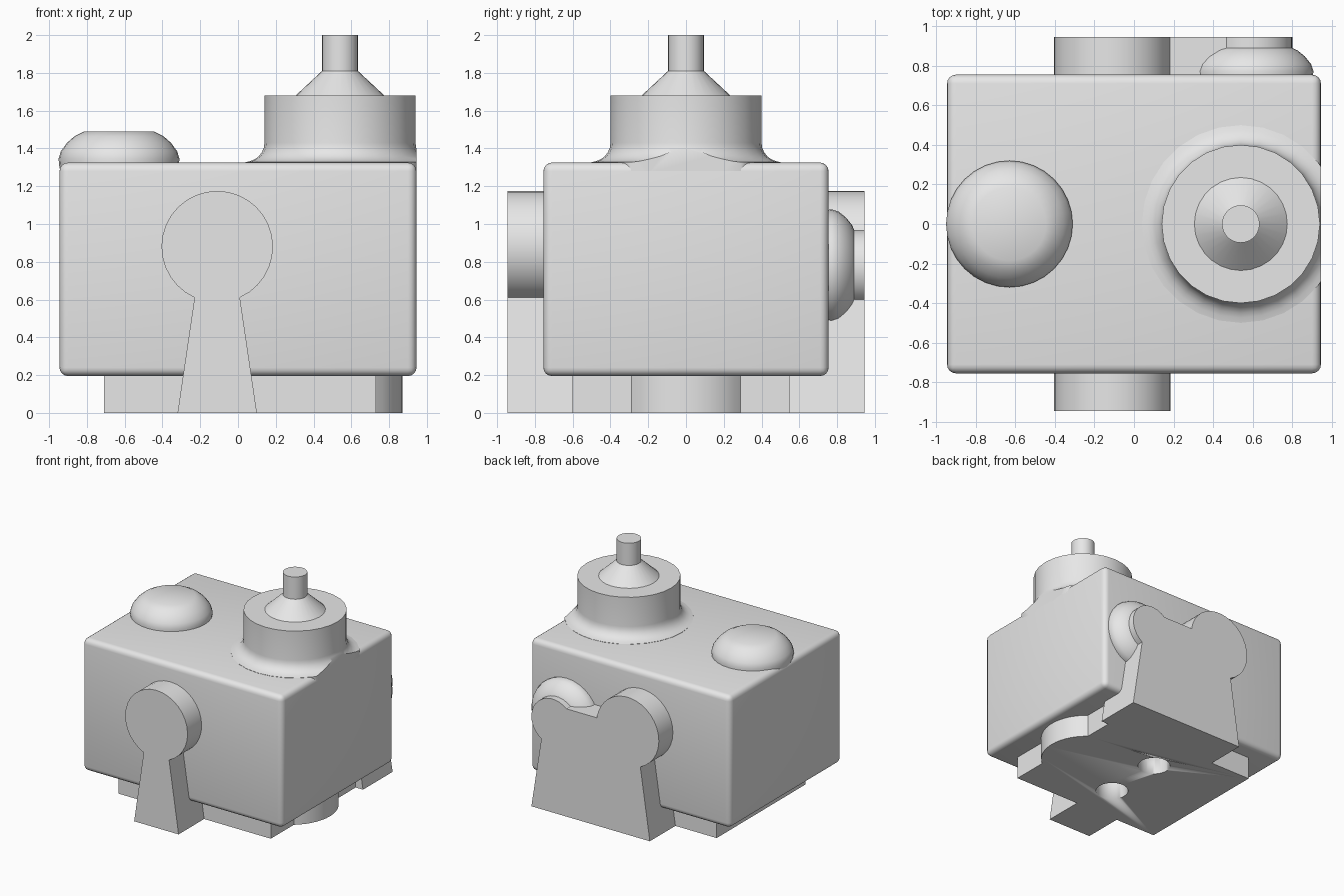
import bpy
import bmesh
from math import sin, cos, radians, pi
from mathutils import Matrix, Vector

cube = bpy.data.objects.get("Cube")
if cube:
    bpy.data.objects.remove(cube, do_unlink=True)

grey = bpy.data.materials.new("light_grey")
grey.use_nodes = True
grey.diffuse_color = (0.8, 0.8, 0.8, 1)
grey.node_tree.nodes["Principled BSDF"].inputs["Base Color"].default_value = (0.8, 0.8, 0.8, 1)


def finish(name, bm, smooth=True):
    bmesh.ops.recalc_face_normals(bm, faces=bm.faces)
    mesh = bpy.data.meshes.new(name)
    bm.to_mesh(mesh)
    bm.free()
    mesh.materials.append(grey)
    obj = bpy.data.objects.new(name, mesh)
    bpy.context.collection.objects.link(obj)
    if smooth:
        bpy.ops.object.select_all(action="DESELECT")
        obj.select_set(True)
        bpy.context.view_layer.objects.active = obj
        bpy.ops.object.shade_smooth_by_angle(angle=radians(35))
    return obj


def arc(cx, cy, r, start, end, steps):
    angles = [radians(start + (end - start) * i / steps) for i in range(steps + 1)]
    return [(cx + r * cos(a), cy + r * sin(a)) for a in angles]


def prism(name, outline, low, high, upright):
    """Extrude an outline along y (upright) or along z."""
    bm = bmesh.new()
    place = (lambda p: (p[0], low, p[1])) if upright else (lambda p: (p[0], p[1], low))
    face = bm.faces.new([bm.verts.new(place(p)) for p in outline])
    moved = bmesh.ops.extrude_face_region(bm, geom=[face])["geom"]
    step = Vector((0, high - low, 0) if upright else (0, 0, high - low))
    bmesh.ops.translate(bm, vec=step, verts=[v for v in moved if isinstance(v, bmesh.types.BMVert)])
    return finish(name, bm)


def lathe(profile, sides, matrix):
    """Spin a radius/height profile about z, then place it."""
    bm = bmesh.new()
    points = [(0, profile[0][1])] + profile + [(0, profile[-1][1])]
    verts = [bm.verts.new((r, 0, z)) for r, z in points]
    edges = [bm.edges.new(pair) for pair in zip(verts, verts[1:])]
    bmesh.ops.spin(bm, geom=verts + edges, cent=(0, 0, 0), axis=(0, 0, 1),
                   angle=2 * pi, steps=sides, use_duplicate=False)
    bmesh.ops.remove_doubles(bm, verts=bm.verts, dist=0.0005)
    bmesh.ops.transform(bm, matrix=matrix, verts=bm.verts)
    return bm


# Rounded main housing
bm = bmesh.new()
bmesh.ops.create_cube(bm, size=1, matrix=Matrix.Translation((0, 0, 0.76))
                      @ Matrix.Diagonal((1.89, 1.51, 1.13, 1)))
bmesh.ops.bevel(bm, geom=bm.edges[:], offset=0.045, segments=4, profile=0.5, affect="EDGES")
finish("housing", bm)

# Round buttons on the top and the back
dome = [(0.315, -0.03), (0.32, 0.02), (0.308, 0.06), (0.275, 0.105), (0.235, 0.14), (0.185, 0.165)]
finish("top_button", lathe(dome, 32, Matrix.Translation((-0.63, 0, 1.325))))
finish("back_button", lathe(dome, 32, Matrix.Translation((0.6, 0.755, 0.77))
                            @ Matrix.Rotation(-pi / 2, 4, "X")
                            @ Matrix.Diagonal((0.96, 0.96, 0.88, 1))))

# Knob with flared foot, trimmed flush with the housing side
foot = [(0.5, 1.27), (0.5, 1.327)] + [(0.5 - 0.1 * sin(a), 1.43 - 0.1 * cos(a))
                                      for a in (radians(d) for d in range(15, 91, 15))]
bm = lathe(foot + [(0.4, 1.68), (0.235, 1.68), (0.095, 1.81), (0.095, 2)], 28,
           Matrix.Translation((0.54, 0, 0)))
cut = bmesh.ops.bisect_plane(bm, geom=bm.verts[:] + bm.edges[:] + bm.faces[:],
                             plane_co=(0.945, 0, 0), plane_no=(1, 0, 0), clear_outer=True)
bmesh.ops.holes_fill(bm, edges=[e for e in cut["geom_cut"] if isinstance(e, bmesh.types.BMEdge)])
finish("knob", bm)

# Keyhole-shaped supports on the front and the back
feet = [(-0.32, 0), (0.1, 0)]
prism("front_support", arc(-0.11, 0.88, 0.295, -66, 246, 28) + feet, -0.945, -0.6, True)
prism("back_support", [(-0.32, 0), (0.8, 0)] + arc(0.6, 0.77, 0.2, -58, 131, 16)
      + arc(-0.11, 0.88, 0.295, 8, 246, 22), 0.545, 0.945, True)

# Base plate with a rounded bulge on one side and two mounting holes
outline = [(-0.71, 0.6), (-0.71, -0.6), (0.73, -0.6)] + arc(0.5, 0, 0.37, -51.5, 51.5, 14) + [(0.73, 0.6)]
base = prism("base_plate", outline, 0, 0.2, False)
for y in (-0.265, 0.265):
    bm = bmesh.new()
    bmesh.ops.create_cone(bm, cap_ends=True, segments=32, radius1=0.13, radius2=0.13, depth=0.6,
                          matrix=Matrix.Translation((0.01, y, 0.1)))
    cutter = finish("hole_cutter", bm)
    cutter.hide_render = True
    cutter.hide_set(True)
    hole = base.modifiers.new("mounting_hole", "BOOLEAN")
    hole.operation = "DIFFERENCE"
    hole.solver = "EXACT"
    hole.object = cutter
